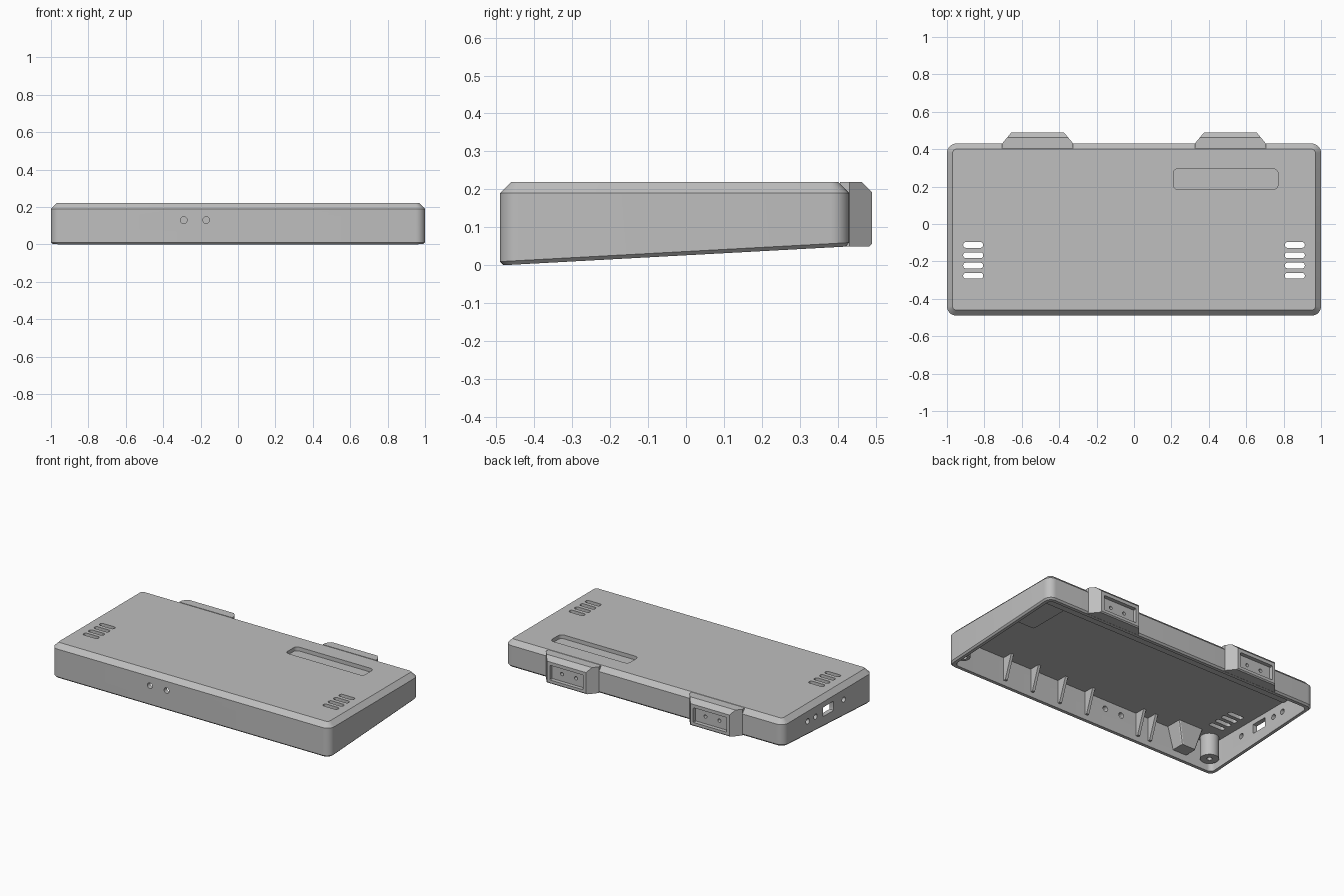
import bpy, bmesh, math
from mathutils import Vector

if "Cube" in bpy.data.objects:
    bpy.data.objects.remove(bpy.data.objects["Cube"])

grey = bpy.data.materials.new("plain_grey")
grey.use_nodes = True
colour = (0.52, 0.52, 0.52, 1)
grey.diffuse_color = colour
grey.node_tree.nodes["Principled BSDF"].inputs["Base Color"].default_value = colour

FRONT, BACK, TOP = -0.49, 0.43, 0.22
WALL, CEILING = 0.03, 0.185


def floor_z(y):
    """Height of the sloping underside."""
    return 0.05 * (y - FRONT) / (BACK - FRONT)


def rounded(x0, x1, y0, y1, r, steps=8):
    """Rounded rectangle outline."""
    pts = []
    corners = ((x1 - r, y1 - r), (x0 + r, y1 - r), (x0 + r, y0 + r), (x1 - r, y0 + r))
    for i, (cx, cy) in enumerate(corners):
        for s in range(steps + 1):
            a = math.pi / 2 * (i + s / steps)
            pts.append((cx + r * math.cos(a), cy + r * math.sin(a)))
    return pts


def circle(u, v, r, n=20):
    return [(u + r * math.cos(2 * math.pi * i / n), v + r * math.sin(2 * math.pi * i / n))
            for i in range(n)]


def loft(bm, rings):
    """Join equal rings of points into a capped solid."""
    loops = [[bm.verts.new(p) for p in ring] for ring in rings]
    for a, b in zip(loops, loops[1:]):
        for i in range(len(a)):
            j = (i + 1) % len(a)
            bm.faces.new((a[i], a[j], b[j], b[i]))
    bm.faces.new(loops[0])
    bm.faces.new(loops[-1])


def extrude(bm, outline, lo, hi, axis="z"):
    place = {"x": lambda u, v, w: (w, u, v),
             "y": lambda u, v, w: (u, w, v),
             "z": lambda u, v, w: (u, v, w)}[axis]
    loft(bm, [[place(u, v, w) for u, v in outline] for w in (lo, hi)])


def finish(bm, name):
    bmesh.ops.recalc_face_normals(bm, faces=bm.faces[:])
    mesh = bpy.data.meshes.new(name)
    bm.to_mesh(mesh)
    bm.free()
    obj = bpy.data.objects.new(name, mesh)
    bpy.context.collection.objects.link(obj)
    mesh.materials.append(grey)
    return obj


def activate(obj):
    bpy.ops.object.select_all(action="DESELECT")
    obj.select_set(True)
    bpy.context.view_layer.objects.active = obj


def smooth(obj):
    activate(obj)
    bpy.ops.object.shade_smooth_by_angle(angle=math.radians(25))


def cut(obj, bm):
    """Subtract the solids in bm from obj."""
    cutter = finish(bm, "cutter")
    cutter.hide_render = True
    mod = obj.modifiers.new("cut", "BOOLEAN")
    mod.operation, mod.solver, mod.object = "DIFFERENCE", "EXACT", cutter
    activate(obj)
    bpy.ops.object.modifier_apply(modifier=mod.name)
    bpy.data.objects.remove(cutter)


def case_ring(inset, radius, height):
    outline = rounded(-1 + inset, 1 - inset, FRONT + inset, BACK - inset, radius)
    return [(x, y, height(y)) for x, y in outline]


# Hollow case, open underneath
bm = bmesh.new()
loft(bm, [
    case_ring(WALL, 0.03, lambda y: CEILING),
    case_ring(WALL, 0.03, floor_z),
    case_ring(0.01, 0.04, floor_z),
    case_ring(0, 0.05, lambda y: floor_z(y) + 0.01),
    case_ring(0, 0.05, lambda y: TOP - 0.03),
    case_ring(0.03, 0.02, lambda y: TOP),
])
case = finish(bm, "case_shell")

bm = bmesh.new()
# Vent slots
for side in (-1, 1):
    for row in range(4):
        y = -0.112 - 0.055 * row
        extrude(bm, rounded(side * 0.86 - 0.053, side * 0.86 + 0.053,
                            y - 0.015, y + 0.015, 0.012, 4), 0.1, 0.3)
# Shallow top tray
extrude(bm, rounded(0.21, 0.77, 0.185, 0.295, 0.025, 5), 0.195, 0.3)
# Front light holes
for x in (-0.29, -0.17):
    extrude(bm, circle(x, 0.13, 0.018), FRONT - 0.05, FRONT + 0.05, "y")
# Side sockets
for y in (-0.19, 0.10, 0.18):
    extrude(bm, circle(y, 0.125, 0.017), -1.05, -0.95, "x")
extrude(bm, rounded(-0.085, 0.025, 0.095, 0.155, 0.006, 2), -1.05, -0.95, "x")
cut(case, bm)
smooth(case)

# Stiffening strip and panel under the lid
bm = bmesh.new()
extrude(bm, rounded(-0.96, 0.96, 0.2, 0.395, 0.01, 2), 0.17, CEILING + 0.003)
finish(bm, "lid_strip")
bm = bmesh.new()
extrude(bm, rounded(0.69, 0.94, -0.08, 0.19, 0.01, 2), CEILING - 0.007, CEILING + 0.003)
finish(bm, "lid_panel")

# Gussets along the inside of the front wall
inner = FRONT + WALL - 0.005
for i, x in enumerate((0.59, 0.385, 0.18, -0.025, -0.41, -0.5)):
    bm = bmesh.new()
    profile = [(inner, 0.035), (inner + 0.02, 0.035), (inner + 0.075, CEILING + 0.003),
               (inner, CEILING + 0.003)]
    extrude(bm, profile, x - 0.009, x + 0.009, "x")
    finish(bm, f"front_rib_{i + 1}")

# Screw bosses and tapered post in the front corners
for name, x, y, r in (("right_boss", -0.91, -0.405, 0.055), ("left_boss", 0.93, -0.42, 0.035)):
    bm = bmesh.new()
    extrude(bm, circle(x, y, r, 24), 0.045, CEILING + 0.003)
    boss = finish(bm, name)
    bm = bmesh.new()
    extrude(bm, circle(x, y, 0.016), 0, 0.12)
    cut(boss, bm)
    smooth(boss)
bm = bmesh.new()
loft(bm, [[(x, y, z) for x, y in rounded(-0.73 - w, -0.73 + w, inner, -0.4 + w / 2, 0.01, 2)]
          for z, w in ((0.045, 0.05), (CEILING + 0.003, 0.09))])
finish(bm, "tapered_post")

# Rear mounting brackets
for name, cx in (("right_bracket", -0.515), ("left_bracket", 0.515)):
    bm = bmesh.new()
    half = [(0.19, 0.405), (0.19, 0.43), (0.14, 0.49)]
    outline = [(cx + x, y) for x, y in half] + [(cx - x, y) for x, y in reversed(half)]
    extrude(bm, outline, 0.05, TOP)
    # Bevelled upper and lower rear edges
    for co, no in (((0, 0.462, TOP), (0, 1, 1)), ((0, 0.483, 0.05), (0, 1, -1))):
        geom = bm.verts[:] + bm.edges[:] + bm.faces[:]
        bmesh.ops.bisect_plane(bm, geom=geom, plane_co=co,
                               plane_no=Vector(no).normalized(), clear_outer=True)
        bmesh.ops.holes_fill(bm, edges=[e for e in bm.edges if e.is_boundary])
    bracket = finish(bm, name)
    # Recessed plate with two screw holes
    bm = bmesh.new()
    extrude(bm, rounded(cx - 0.12, cx + 0.12, 0.075, 0.17, 0.004, 1), 0.465, 0.6, "y")
    cut(bracket, bm)
    bm = bmesh.new()
    for dx in (-0.05, 0.05):
        extrude(bm, circle(cx + dx, 0.122, 0.011, 14), 0.44, 0.5, "y")
    cut(bracket, bm)
